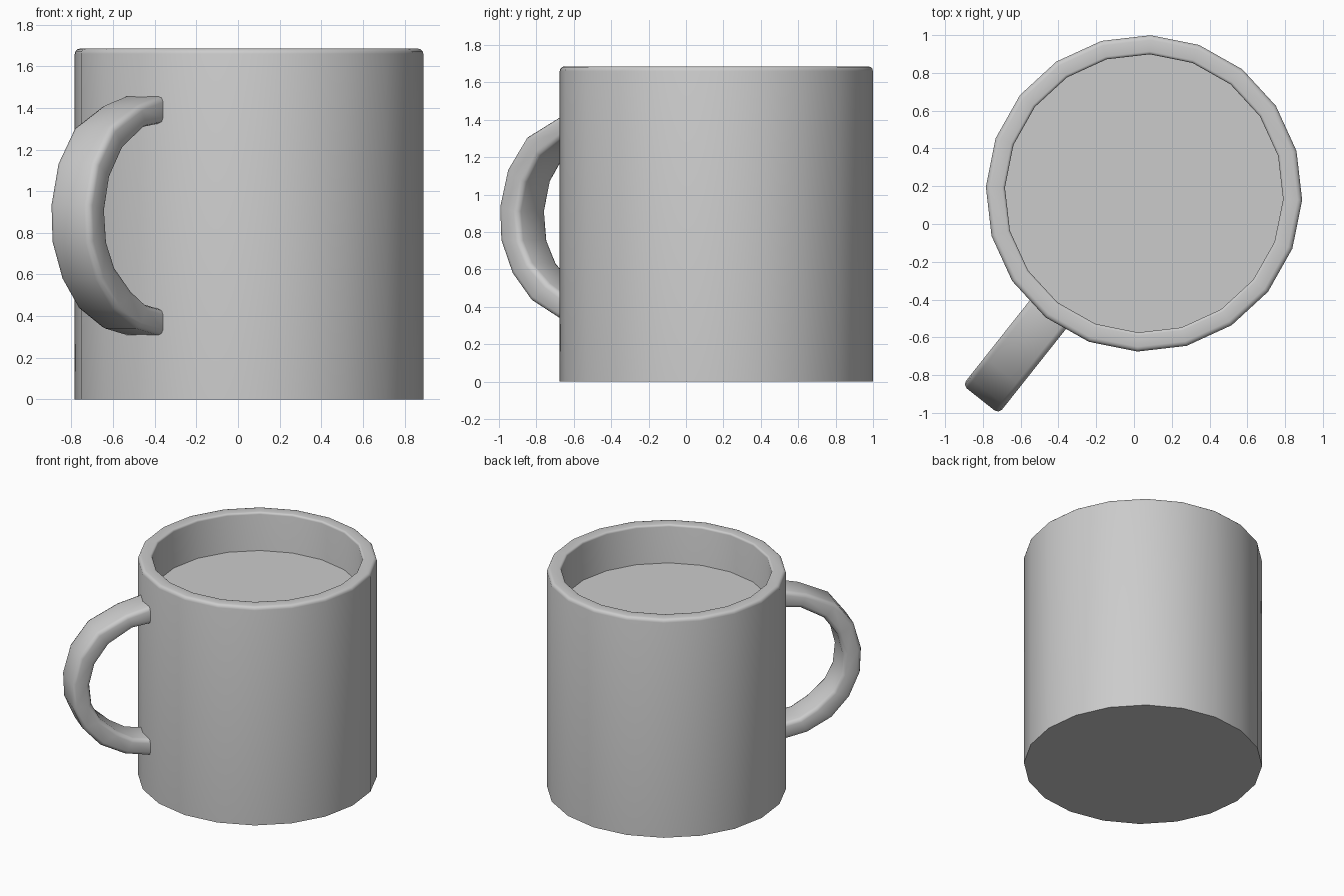
import bpy, bmesh
from math import cos, sin, radians, pi
from mathutils import Vector

if "Cube" in bpy.data.objects:
    bpy.data.objects.remove(bpy.data.objects["Cube"])

CX, CY = 0.053, 0.162          # axis of the cup
SIDES = 20
TURN = radians(-2.4)           # rotation of the facets
HANDLE_DIR = TURN - radians(126)
R_OUT, R_IN, TOP = 0.838, 0.737, 1.685


def finish(bm, name, angle):
    bmesh.ops.recalc_face_normals(bm, faces=bm.faces)
    mesh = bpy.data.meshes.new(name)
    bm.to_mesh(mesh)
    bm.free()
    obj = bpy.data.objects.new(name, mesh)
    bpy.context.collection.objects.link(obj)
    bpy.ops.object.select_all(action='DESELECT')
    obj.select_set(True)
    bpy.context.view_layer.objects.active = obj
    bpy.ops.object.shade_smooth_by_angle(angle=radians(angle))
    return obj


def ring(bm, r, z):
    return [bm.verts.new((CX + r * cos(TURN + 2 * pi * i / SIDES),
                          CY + r * sin(TURN + 2 * pi * i / SIDES), z))
            for i in range(SIDES)]


def bridge(bm, a, b):
    n = len(a)
    for i in range(n):
        bm.faces.new((a[i], a[(i + 1) % n], b[(i + 1) % n], b[i]))


# cup body: lathed wall with a softly rounded rim
def arc(r, b, start):
    return [(r + b * cos(radians(start + k * 30)),
             TOP - b + b * sin(radians(start + k * 30))) for k in range(4)]


bev_out, bev_in = 0.025, 0.015
profile = [(R_OUT, 0)]
profile += arc(R_OUT - bev_out, bev_out, 0)
profile += arc(R_IN + bev_in, bev_in, 90)
profile += [(R_IN, 0.1)]
bm = bmesh.new()
rings = [ring(bm, r, z) for r, z in profile]
for a, b in zip(rings, rings[1:]):
    bridge(bm, a, b)
bm.faces.new(rings[0])
bm.faces.new(rings[-1])
finish(bm, "cup_body", 35)

# drink surface inside the cup
bm = bmesh.new()
bm.faces.new(ring(bm, R_IN, 1.39))
drink = finish(bm, "drink_surface", 30)
if drink.data.polygons[0].normal.z < 0:
    drink.data.flip_normals()

# handle: rectangular section swept along a C, given as (distance from axis, height)
outer = [(0.77, 1.457), (0.82, 1.457), (0.99, 1.413), (1.206, 1.308), (1.337, 1.135),
         (1.392, 0.935), (1.384, 0.755), (1.306, 0.577), (1.176, 0.433),
         (0.995, 0.341), (0.82, 0.308), (0.77, 0.308)]
inner = [(0.77, 1.325), (0.82, 1.325), (0.949, 1.308), (1.119, 1.207), (1.219, 1.067),
         (1.258, 0.91), (1.242, 0.755), (1.18, 0.635), (1.056, 0.524),
         (0.941, 0.457), (0.82, 0.435), (0.77, 0.435)]
HALF = 0.122
u = Vector((cos(HANDLE_DIR), sin(HANDLE_DIR), 0))
t = Vector((-u.y, u.x, 0))
base = Vector((CX, CY, 0))

bm = bmesh.new()
sections = []
for o, i in zip(outer, inner):
    corners = ((o, HALF), (o, -HALF), (i, -HALF), (i, HALF))
    sections.append([bm.verts.new(base + u * p[0] + t * w + Vector((0, 0, p[1])))
                     for p, w in corners])
for a, b in zip(sections, sections[1:]):
    bridge(bm, a, b)
bm.faces.new(sections[0])
bm.faces.new(sections[-1])
long_edges = [bm.edges.get((a[k], b[k])) for a, b in zip(sections, sections[1:])
              for k in range(4)]
bmesh.ops.bevel(bm, geom=long_edges, offset=0.028, segments=2, profile=0.5,
                affect='EDGES', clamp_overlap=True)
finish(bm, "handle", 50)
